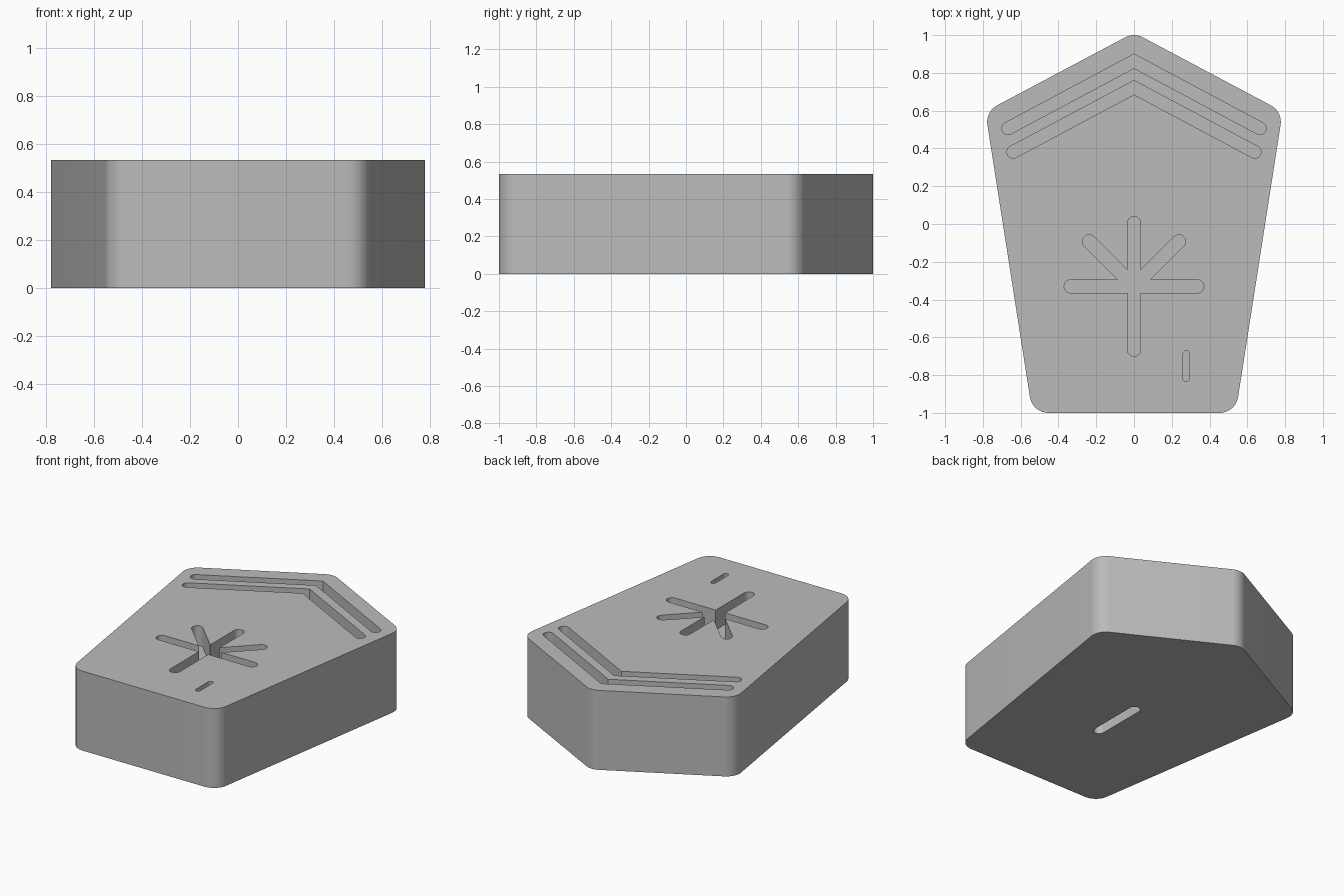
import bpy, bmesh, math
from mathutils import Vector

if "Cube" in bpy.data.objects:
    bpy.data.objects.remove(bpy.data.objects["Cube"])

HEIGHT = 0.533
DEPTH = 0.133
SLOT_R = 0.035

grey = bpy.data.materials.new("plain grey")
grey.diffuse_color = (0.5, 0.5, 0.5, 1)
grey.use_nodes = True
grey.node_tree.nodes["Principled BSDF"].inputs["Base Color"].default_value = grey.diffuse_color


def prism(name, outline, z0, z1):
    """Extrude a counter-clockwise outline from z0 to z1."""
    bm = bmesh.new()
    base = bm.faces.new([bm.verts.new((x, y, z0)) for x, y in outline])
    top = bmesh.ops.extrude_face_region(bm, geom=[base])["geom"]
    bmesh.ops.translate(bm, vec=(0, 0, z1 - z0),
                        verts=[v for v in top if isinstance(v, bmesh.types.BMVert)])
    bmesh.ops.recalc_face_normals(bm, faces=bm.faces)
    mesh = bpy.data.meshes.new(name)
    bm.to_mesh(mesh)
    bm.free()
    mesh.materials.append(grey)
    obj = bpy.data.objects.new(name, mesh)
    bpy.context.collection.objects.link(obj)
    return obj


def arc(center, r, start, sweep, steps=12):
    return [(center[0] + r * math.cos(start + sweep * i / steps),
             center[1] + r * math.sin(start + sweep * i / steps))
            for i in range(steps + 1)]


def rounded(corners, r):
    """Round every corner of a convex counter-clockwise polygon."""
    points = []
    for i, c in enumerate(corners):
        p, c, n = Vector(corners[i - 1]), Vector(c), Vector(corners[(i + 1) % len(corners)])
        d0, d1 = (c - p).normalized(), (n - c).normalized()
        turn = math.acos(d0.dot(d1))
        center = c - d0 * r * math.tan(turn / 2) + Vector((-d0.y, d0.x)) * r
        points += arc(center, r, math.atan2(-d0.x, d0.y), turn)
    return points


def capsule(a, b, r):
    """Outline of a round-ended slot from a to b."""
    angle = math.atan2(b[1] - a[1], b[0] - a[0])
    return (arc(b, r, angle - math.pi / 2, math.pi)
            + arc(a, r, angle + math.pi / 2, math.pi))


def chevron(apex_y, end, r):
    """Outline of a mitred, round-ended bent slot."""
    slope = math.atan2(end[1] - apex_y, end[0])
    half = r / math.cos(slope)
    return ([(0, apex_y - half)]
            + arc(end, r, slope - math.pi / 2, math.pi)
            + [(0, apex_y + half)]
            + arc((-end[0], end[1]), r, math.pi / 2 - slope, math.pi))


# Five-sided body with rounded upright edges
body = prism("body", rounded([(0, 1.013), (-0.787, 0.595), (-0.538, -1),
                              (0.538, -1), (0.787, 0.595)], 0.1), 0, HEIGHT)

# Slots in the top: two chevrons, a six-armed star and a small notch
hub = (0, -0.33)
top_slots = [chevron(0.8625, (0.667, 0.506), 0.033),
             chevron(0.7225, (0.64, 0.381), 0.033),
             capsule((0, -0.665), (0, 0.005), SLOT_R),
             capsule((-0.335, -0.33), (0.335, -0.33), SLOT_R),
             capsule(hub, (-0.238, -0.092), SLOT_R),
             capsule(hub, (0.238, -0.092), SLOT_R),
             capsule((0.277, -0.818), (0.277, -0.687), 0.017)]
cutters = [prism("slot_cutter", s, HEIGHT - DEPTH, HEIGHT + 0.1) for s in top_slots]

# Single slot in the underside
cutters.append(prism("underside_cutter", capsule(hub, (0, 0.005), SLOT_R), -0.1, DEPTH))

# Cut every slot, then discard the cutters
bpy.context.view_layer.objects.active = body
body.select_set(True)
for cutter in cutters:
    cutter.hide_render = True
    mod = body.modifiers.new("slot", 'BOOLEAN')
    mod.operation, mod.solver, mod.object = 'DIFFERENCE', 'EXACT', cutter
    bpy.ops.object.modifier_apply(modifier=mod.name)
    bpy.data.objects.remove(cutter)

bpy.ops.object.shade_smooth_by_angle(angle=math.radians(30))
